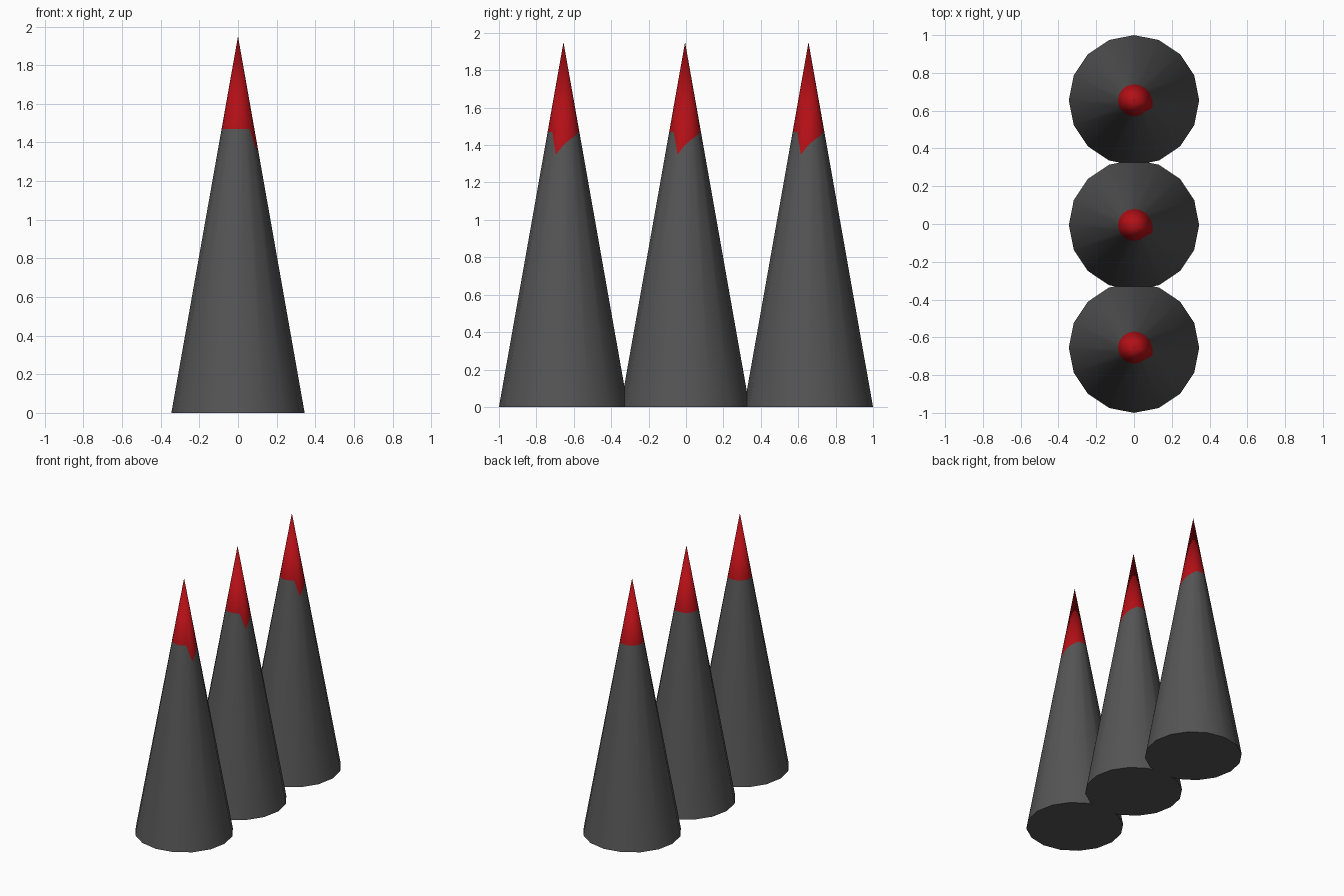
import bpy, bmesh
from math import cos, sin, tau, radians

if "Cube" in bpy.data.objects:
    bpy.data.objects.remove(bpy.data.objects["Cube"])

SIDES, RADIUS, HEIGHT = 16, 0.345, 1.95
# lowered points of the red edge on the right-hand side (vertex index: z)
DRIP = {15: 1.35, 0: 1.40, 1: 1.43, 2: 1.45}


def material(name, color):
    m = bpy.data.materials.new(name)
    m.diffuse_color = color
    m.use_nodes = True
    m.node_tree.nodes["Principled BSDF"].inputs["Base Color"].default_value = m.diffuse_color
    return m


grey = material("dark_grey", (0.09, 0.09, 0.09, 1))
red = material("red", (0.45, 0.005, 0.008, 1))


def ring(bm, heights):
    verts = []
    for i, z in enumerate(heights):
        r = RADIUS * (1 - z / HEIGHT)
        a = tau * i / SIDES
        verts.append(bm.verts.new((r * cos(a), r * sin(a), z)))
    return verts


def spike(name, y):
    bm = bmesh.new()
    base = ring(bm, [0] * SIDES)
    edge = ring(bm, [DRIP.get(i, 1.47) for i in range(SIDES)])
    apex = bm.verts.new((0, 0, HEIGHT))
    bm.faces.new(base[::-1])
    for i in range(SIDES):
        j = (i + 1) % SIDES
        # grey body, then red tip
        bm.faces.new((base[i], base[j], edge[j], edge[i]))
        bm.faces.new((edge[i], edge[j], apex)).material_index = 1
    mesh = bpy.data.meshes.new(name)
    bm.to_mesh(mesh)
    bm.free()
    mesh.materials.append(grey)
    mesh.materials.append(red)
    ob = bpy.data.objects.new(name, mesh)
    ob.location.y = y
    bpy.context.collection.objects.link(ob)
    bpy.ops.object.select_all(action='DESELECT')
    ob.select_set(True)
    bpy.context.view_layer.objects.active = ob
    bpy.ops.object.shade_smooth_by_angle(angle=radians(40))


# row of three spikes
for name, y in (("front_spike", -0.655), ("middle_spike", -0.005), ("back_spike", 0.655)):
    spike(name, y)
